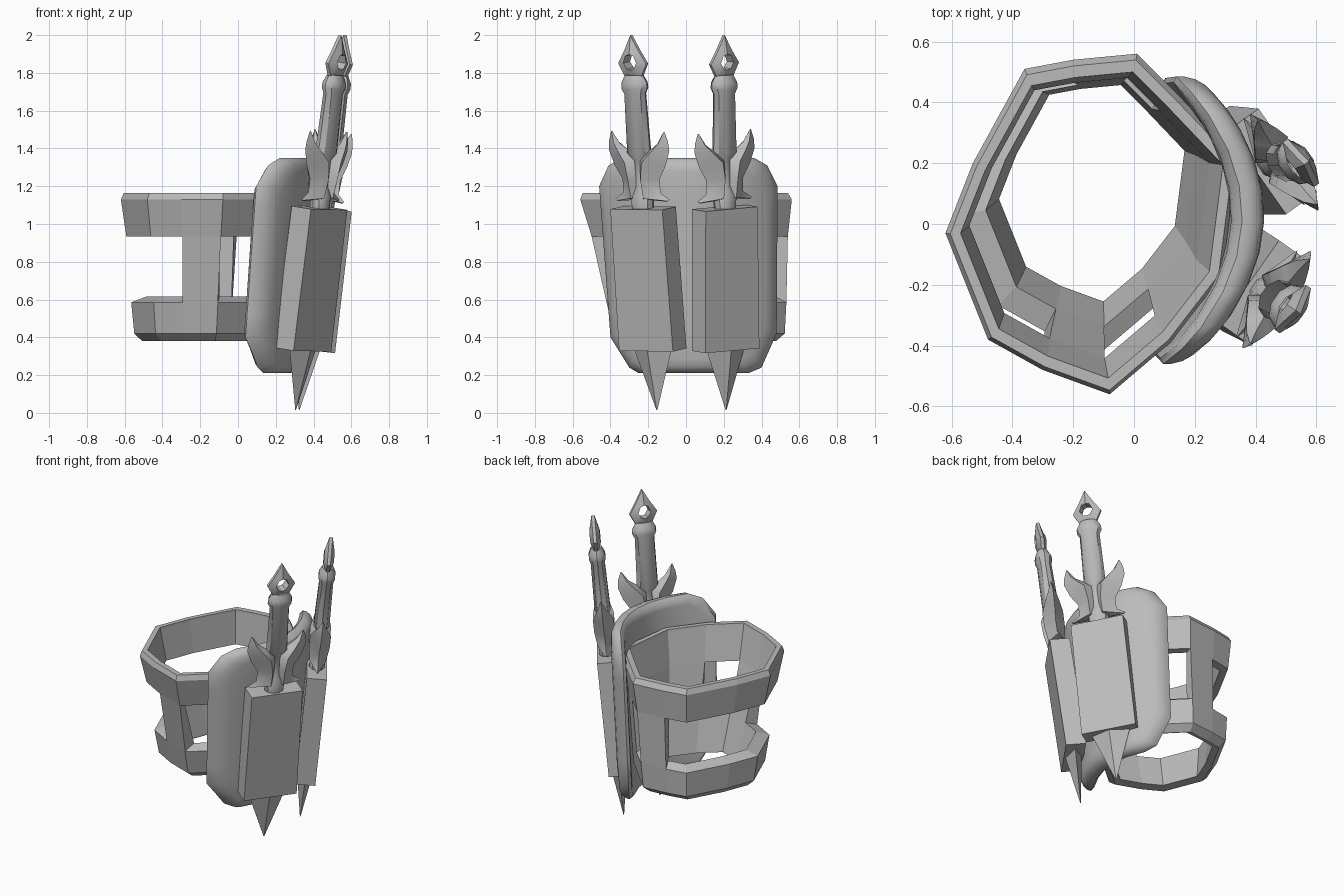
import bpy, bmesh, math
from mathutils import Vector

if "Cube" in bpy.data.objects:
    bpy.data.objects.remove(bpy.data.objects["Cube"])

grey = bpy.data.materials.new("plain grey")
grey.use_nodes = True
COLOUR = (0.5, 0.5, 0.5, 1)
grey.diffuse_color = COLOUR
grey.node_tree.nodes["Principled BSDF"].inputs["Base Color"].default_value = COLOUR


def finish(name, bm, smooth=None):
    bmesh.ops.recalc_face_normals(bm, faces=bm.faces)
    mesh = bpy.data.meshes.new(name)
    bm.to_mesh(mesh)
    bm.free()
    mesh.materials.append(grey)
    ob = bpy.data.objects.new(name, mesh)
    bpy.context.collection.objects.link(ob)
    if smooth:
        bpy.ops.object.select_all(action='DESELECT')
        ob.select_set(True)
        bpy.context.view_layer.objects.active = ob
        bpy.ops.object.shade_smooth_by_angle(angle=math.radians(smooth))
    return ob


def loft(bm, loops, closed=False):
    """Skin a list of equal point loops, capping the ends unless closed."""
    rows = [[bm.verts.new(p) for p in loop] for loop in loops]
    n = len(rows[0])
    pairs = list(zip(rows, rows[1:])) + ([(rows[-1], rows[0])] if closed else [])
    for a, b in pairs:
        for i in range(n):
            j = (i + 1) % n
            bm.faces.new((a[i], a[j], b[j], b[i]))
    if not closed:
        bm.faces.new(rows[0])
        bm.faces.new(rows[-1])


# Arm brace: tapering faceted cuff with windows between two bands
OUTLINE = [(-.62, -.03), (-.48, -.38), (-.3, -.48), (-.08, -.56), (.12, -.39),
           (.29, -.17), (.34, .22), (.14, .43), (.01, .56), (-.2, .54),
           (-.36, .51), (-.53, .2)]
OPEN_SIDES = {0, 1, 3, 7, 9, 10, 11}
WINDOW_BAND = 2
# height outside, height inside, outer scale, inner scale, inner shift
LEVELS = [(.38, .38, .9, .8, .025), (.42, .39, 1, .8, .025), (.585, .615, 1, .84, .015),
          (.935, .935, .98, .87, 0), (1.13, 1.15, 1, .89, 0), (1.165, 1.165, .96, .89, 0)]


def brace_point(p, z, scale, shift=0):
    f = (1.13 - z) / .71
    s = 1 - .195 * f
    x = -.14 + (p[0] + .14) * scale
    return x * s - .05 * f + shift, p[1] * scale * s + .072 * f + shift, z


bm = bmesh.new()
outer = [[bm.verts.new(brace_point(p, zo, so)) for p in OUTLINE]
         for zo, zi, so, si, d in LEVELS]
inner = [[bm.verts.new(brace_point(p, zi, si, d)) for p in OUTLINE]
         for zo, zi, so, si, d in LEVELS]
n, bands = len(OUTLINE), len(LEVELS) - 1


def solid(band, side):
    return 0 <= band < bands and not (band == WINDOW_BAND and side % n in OPEN_SIDES)


for b in range(bands):
    for i in range(n):
        if not solid(b, i):
            continue
        j = (i + 1) % n
        for g in (outer, inner):
            bm.faces.new((g[b][i], g[b][j], g[b + 1][j], g[b + 1][i]))
        # close the wall wherever the neighbouring cell is open
        for nb, side, p, q in ((b - 1, i, (b, i), (b, j)), (b + 1, i, (b + 1, i), (b + 1, j)),
                               (b, i - 1, (b, i), (b + 1, i)), (b, i + 1, (b, j), (b + 1, j))):
            if not solid(nb, side):
                bm.faces.new((outer[p[0]][p[1]], outer[q[0]][q[1]],
                              inner[q[0]][q[1]], inner[p[0]][p[1]]))
finish("arm_brace", bm)

# Shield: rounded octagonal plate bent around the brace, leaning and slightly twisted
RIM = [(.36, 1.35), (.43, 1.31), (.485, 1.2), (.48, .42), (.4, .24), (.33, .21),
       (-.25, .21), (-.3, .24), (-.4, .4), (-.46, 1.2), (-.41, 1.31), (-.34, 1.35)]
rim = []
for a, b in zip(RIM, RIM[1:] + RIM[:1]):
    a, b = Vector(a), Vector(b)
    steps = max(1, round((b - a).length / .12))
    rim += [a.lerp(b, k / steps) for k in range(steps)]
MID = Vector((.01, .78))


def shield_loop(scale, depth):
    loop = []
    for p in rim:
        y, z = MID + (p - MID) * scale
        bend = .43 - y * y + .06 * y
        lean = (.1 - .1 * y) * (z - 1.3)
        loop.append((bend + lean - depth, y, z))
    return loop


bm = bmesh.new()
loft(bm, [shield_loop(s, d) for s, d in
          ((.02, .1), (.35, .1), (.65, .1), (.9, .11), (.96, .105), (1, .08),
           (1, .055), (.98, .025), (.94, .007), (.87, 0), (.6, 0), (.3, 0), (.02, 0))])
finish("shield", bm, 40)


# Two sheathed daggers, drawn in (width, thickness, height)
HANDLE = [(1.08, .06, .05), (1.15, .07, .05), (1.2, .035, .03), (1.34, .035, .03),
          (1.38, .07, .052), (1.69, .064, .046), (1.72, .08, .055),
          (1.75, .078, .053), (1.79, .055, .035)]
# wing stations: outer point, inner point, thickness
WING = [((.175, 1.13), (.16, 1.12), .004), ((.12, 1.165), (0, 1.13), .05),
        ((.12, 1.24), (0, 1.24), .065), ((.165, 1.31), (0, 1.345), .065),
        ((.195, 1.39), (.06, 1.385), .045), ((.19, 1.44), (.12, 1.425), .025),
        ((.172, 1.49), (.166, 1.49), .003)]
HEAD = [(0, .14), (.045, .06), (.09, -.01), (.05, -.085), (0, -.1),
        (-.05, -.085), (-.09, -.01), (-.045, .06)]


def dagger(prefix, tip, top, yaw):
    tip, top = Vector(tip), Vector(top)
    axis = (top - tip).normalized()
    out = Vector((math.cos(yaw), math.sin(yaw), 0))
    out = (out - axis * out.dot(axis)).normalized()
    wide = axis.cross(out)

    def place(u, v, z):
        return tip + (top - tip) * (z / 2) + wide * u + out * v

    def ring(z, ru, rv, sides):
        angles = [math.tau * k / sides for k in range(sides)]
        return [place(ru * math.cos(a), rv * math.sin(a), z) for a in angles]

    # sheath box, slightly wider at the bottom
    bm = bmesh.new()
    corners = ((1, 1), (-1, 1), (-1, -1), (1, -1))
    loft(bm, [[place(w * a, .063 * b, z) for a, b in corners]
              for z, w in ((.335, .174), (1.085, .168))])
    finish(prefix + "_sheath", bm)

    # blade point below the sheath
    bm = bmesh.new()
    loft(bm, [ring(.015, .003, .002, 4), ring(.36, .13, .055, 4)])
    finish(prefix + "_blade_point", bm)

    # grip with collar
    bm = bmesh.new()
    loft(bm, [ring(z, ru, rv, 10) for z, ru, rv in HANDLE])
    finish(prefix + "_grip", bm, 35)

    # curled guard wings
    for side, label in ((1, "left"), (-1, "right")):
        bm = bmesh.new()
        loops = []
        for o, i, t in WING:
            cu, cz = (o[0] + 2 * i[0]) / 3, (o[1] + 2 * i[1]) / 3
            loops.append([place(side * o[0], 0, o[1]), place(side * cu, t, cz),
                          place(side * i[0], 0, i[1]), place(side * cu, -t, cz)])
        loft(bm, loops)
        finish(f"{prefix}_{label}_guard_wing", bm, 50)

    # pierced pommel
    bm = bmesh.new()

    def pommel_loop(v, hole):
        pts = []
        for u, h in HEAD:
            k = .042 / math.hypot(u, h) if hole else 1
            pts.append(place(u * k, v, 1.86 + h * k))
        return pts

    loft(bm, [pommel_loop(.01, False), pommel_loop(.032, True),
              pommel_loop(-.032, True), pommel_loop(-.01, False)], closed=True)
    finish(prefix + "_pommel", bm, 30)


dagger("front_dagger", (.303, -.153, 0), (.54, -.29, 2), math.radians(-35))
dagger("back_dagger", (.322, .212, 0), (.567, .2, 2), math.radians(35))
